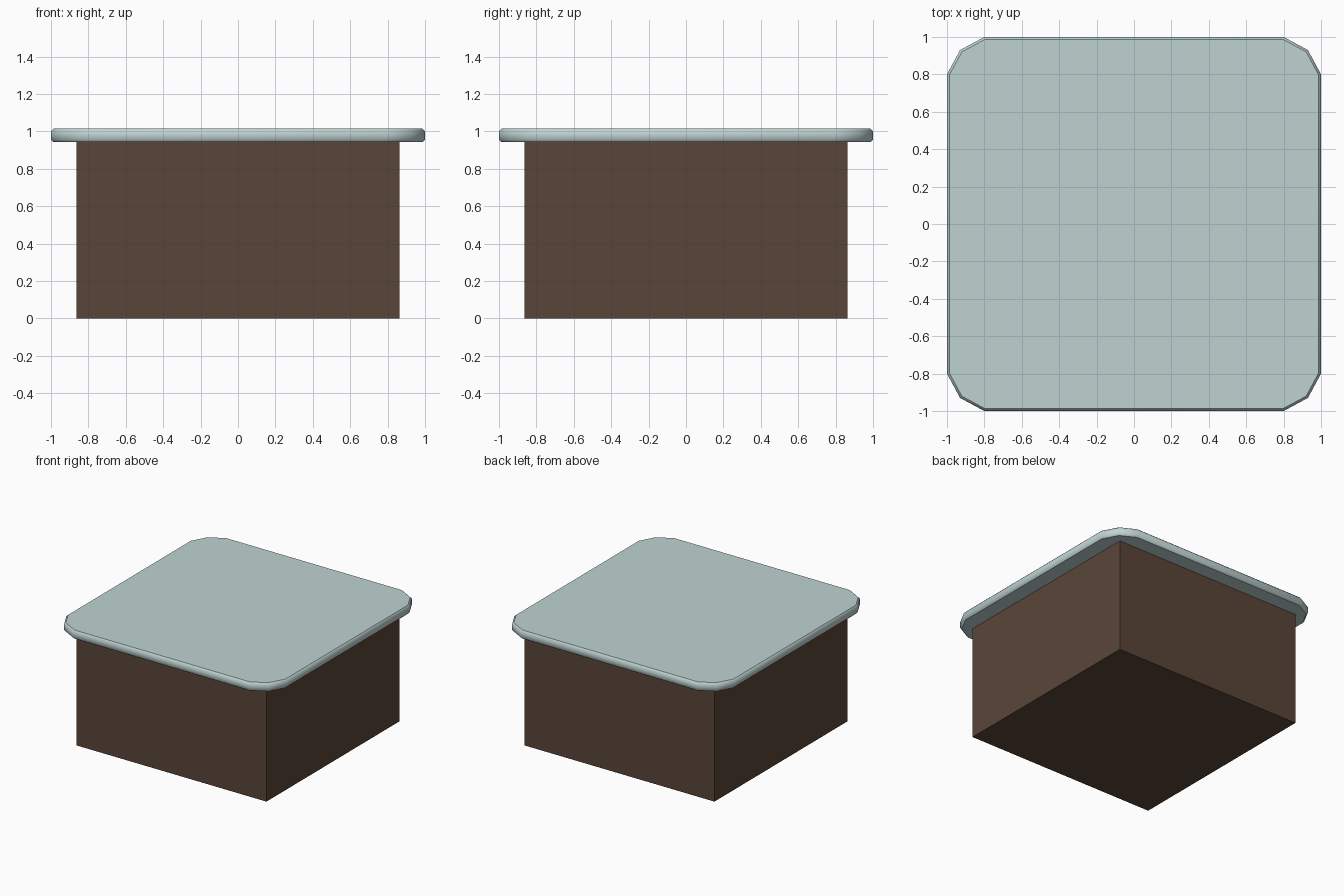
import bpy, bmesh

if "Cube" in bpy.data.objects:
    bpy.data.objects.remove(bpy.data.objects["Cube"])


def material(name, color):
    mat = bpy.data.materials.new(name)
    mat.diffuse_color = (*color, 1)
    mat.use_nodes = True
    mat.node_tree.nodes["Principled BSDF"].inputs["Base Color"].default_value = mat.diffuse_color
    return mat


def prism(name, outline, z0, z1, mat, bevel=0.0):
    """Extrude a plan outline from z0 to z1, optionally easing the rims."""
    bm = bmesh.new()
    face = bm.faces.new([bm.verts.new((x, y, z0)) for x, y in outline])
    ext = bmesh.ops.extrude_face_region(bm, geom=[face])["geom"]
    top = [v for v in ext if isinstance(v, bmesh.types.BMVert)]
    bmesh.ops.translate(bm, verts=top, vec=(0, 0, z1 - z0))
    bmesh.ops.recalc_face_normals(bm, faces=bm.faces)
    if bevel:
        rims = [e for e in bm.edges
                if abs(e.verts[0].co.z - e.verts[1].co.z) < 1e-5]
        bmesh.ops.bevel(bm, geom=rims, offset=bevel, segments=1, affect='EDGES')
    mesh = bpy.data.meshes.new(name)
    bm.to_mesh(mesh)
    bm.free()
    mesh.materials.append(mat)
    obj = bpy.data.objects.new(name, mesh)
    bpy.context.collection.objects.link(obj)
    return obj


# Square base block
B = 0.863
base = prism("base", [(-B, -B), (B, -B), (B, B), (-B, B)], 0, 0.95,
             material("brown", (0.1, 0.06, 0.04)))

# Table top with faceted corners and eased rims
corner = [(1, 0.8), (0.93, 0.93), (0.8, 1)]
outline = []
for _ in range(4):
    outline += corner
    corner = [(-y, x) for x, y in corner]
top = prism("table_top", outline, 0.943, 1.014,
            material("pale_glass", (0.52, 0.65, 0.64)), bevel=0.013)

# Smooth the rim, keep the flat faces crisp
bpy.context.view_layer.objects.active = top
top.select_set(True)
bpy.ops.object.shade_smooth_by_angle(angle=0.82)
for p in top.data.polygons:
    if abs(p.normal.z) > 0.99:
        p.use_smooth = False
